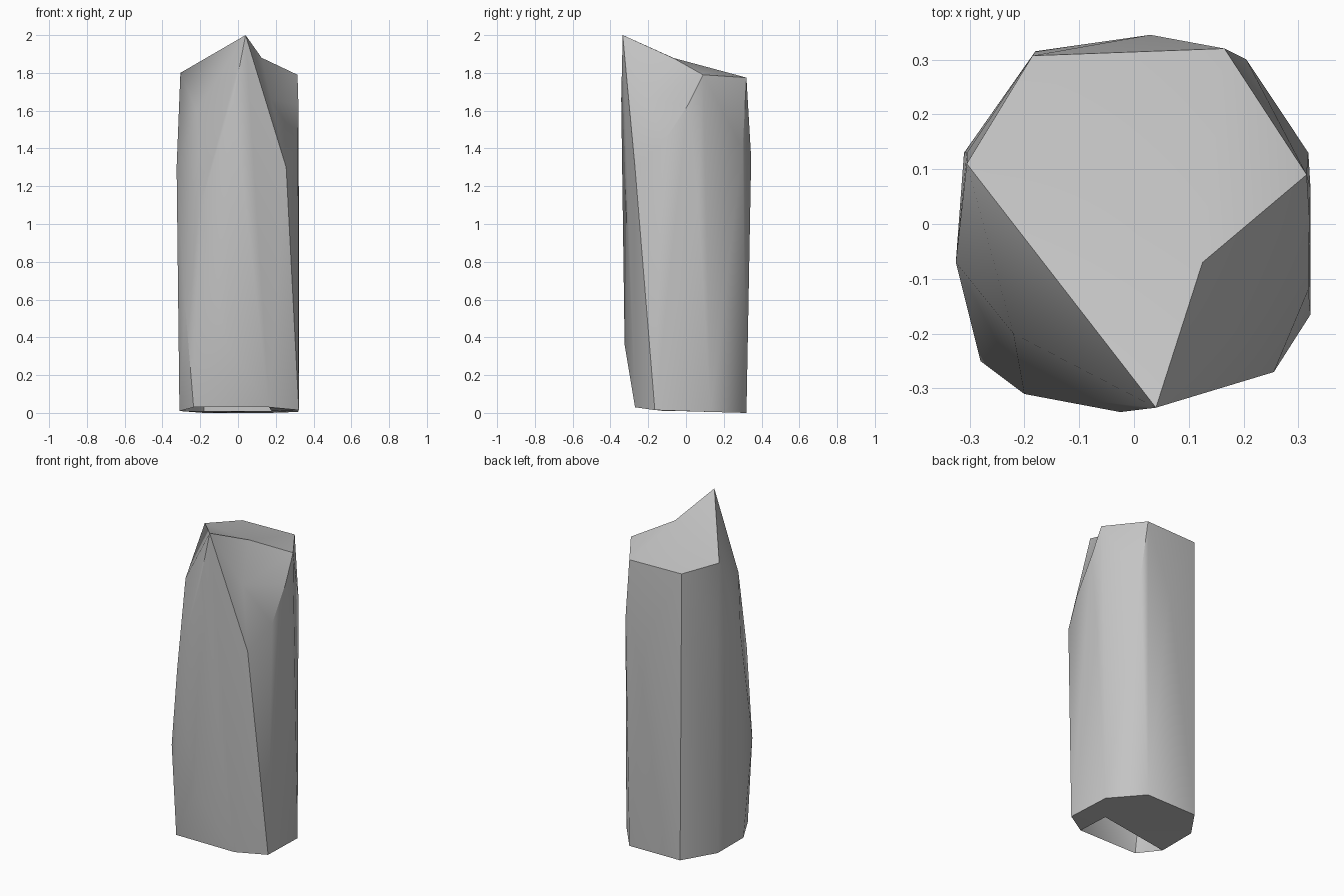
import bpy
import bmesh
import math
from mathutils import Vector

cube = bpy.data.objects.get("Cube")
if cube:
    bpy.data.objects.remove(cube, do_unlink=True)


def grey_material(name, value):
    material = bpy.data.materials.new(name)
    material.use_nodes = True
    colour = (value, value, value, 1.0)
    material.diffuse_color = colour
    shader = material.node_tree.nodes["Principled BSDF"]
    shader.inputs["Base Color"].default_value = colour
    return material


# Slanted top: peak at the front, then clockwise round the rim
peak = (.04, -.335, 2)
rim = [peak, (-.305, .11, 1.8), (-.185, .307, 1.775), (.165, .32, 1.775), (.315, .09, 1.79)]

# Underside corners, counter-clockwise from the front
base = [(-.235, -.27, .03), (.165, -.27, .03), (.322, -.165, .015), (.318, .13, .005),
        (.165, .32, 0), (-.18, .315, 0), (-.31, .13, .01), (-.31, -.12, .01)]

# Corners round the chipped shoulder
shoulder = [(.32, .01, 1.63), (.318, -.12, 1.43), (.255, -.27, 1.3), (-.025, -.343, 1.66)]

# Bulges along the flanks
flanks = [(-.2, -.31, 1.09), (-.28, -.25, .57), (-.06, -.325, .36), (-.22, -.2, 1.6),
          (-.325, -.07, 1.3), (-.305, .13, 1.3), (.03, .345, 1.35), (.205, .3, 1.4),
          (.322, .065, 1.1)]

bm = bmesh.new()


def add_points(points):
    return [bm.verts.new(Vector(p)) for p in points]


rim_verts = add_points(rim)
base_verts = add_points(base)
shoulder_verts = add_points(shoulder)
add_points(flanks)

# Faceted stone body
hull = bmesh.ops.convex_hull(bm, input=list(bm.verts))
bmesh.ops.delete(bm, geom=[v for v in bm.verts if not v.link_faces], context='VERTS')
rim_verts = [v for v in rim_verts if v.is_valid]
base_verts = [v for v in base_verts if v.is_valid]
shoulder_verts = [v for v in shoulder_verts if v.is_valid]


def open_patch(corners):
    """Remove every facet lying wholly between the given corners."""
    corners = set(corners)
    patch = [f for f in bm.faces if all(v in corners for v in f.verts)]
    bmesh.ops.delete(bm, geom=patch, context='FACES')


# Open underside, leaving a gap at the front
open_patch(base_verts)
inner = bm.verts.new((.177, -.04, .01))
bm.faces.new(base_verts[1:] + [inner])
gap_edges = {e for e in bm.edges if e.is_boundary}

# Notched top face
open_patch(rim_verts)
open_patch(shoulder_verts + [rim_verts[0], rim_verts[-1]])
notch = bm.verts.new((.125, -.07, 1.88))
bm.faces.new(rim_verts + [notch])

# Chipped shoulder, fanned round its hollow
hollow = bm.verts.new((.175, -.2, 1.66))
for edge in [e for e in bm.edges if e.is_boundary and e not in gap_edges]:
    bm.faces.new((edge.verts[0], edge.verts[1], hollow))

bmesh.ops.delete(bm, geom=[e for e in bm.edges if e.is_wire], context='EDGES')
bmesh.ops.recalc_face_normals(bm, faces=list(bm.faces))
bmesh.ops.triangulate(bm, faces=[f for f in bm.faces if len(f.verts) > 4])

mesh = bpy.data.meshes.new("stone_pillar")
bm.to_mesh(mesh)
bm.free()
mesh.materials.append(grey_material("stone grey", .55))
pillar = bpy.data.objects.new("stone_pillar", mesh)
bpy.context.collection.objects.link(pillar)

# Soft facets with crisp ridges
bpy.ops.object.select_all(action='DESELECT')
pillar.select_set(True)
bpy.context.view_layer.objects.active = pillar
bpy.ops.object.shade_smooth_by_angle(angle=math.radians(30))
